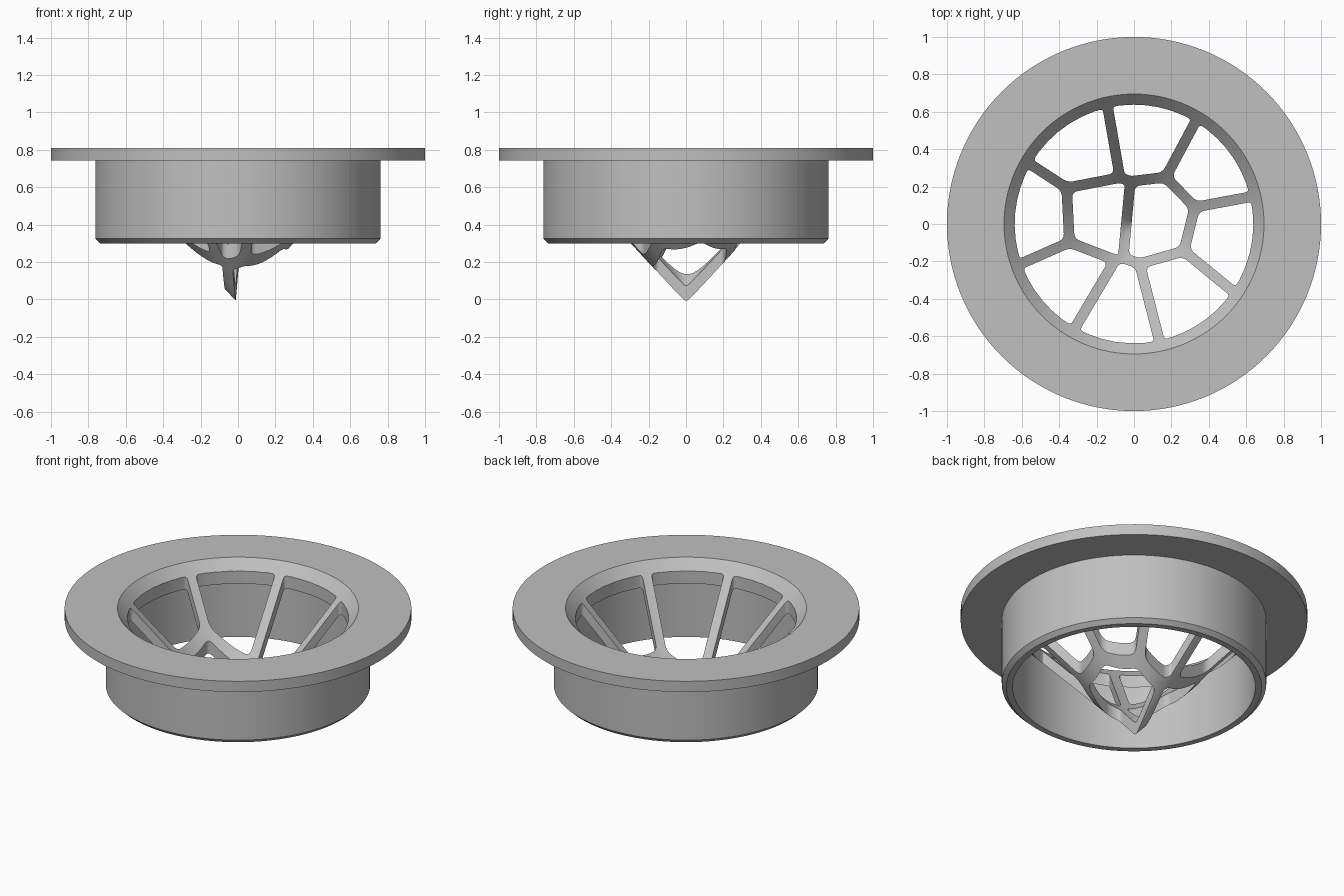
import bpy
import bmesh
from math import atan2, cos, sin, radians, ceil, pi
from mathutils import Vector

cube = bpy.data.objects.get("Cube")
if cube:
    bpy.data.objects.remove(cube)

grey = bpy.data.materials.new("plain grey")
grey.use_nodes = True
COLOUR = (0.53, 0.53, 0.53, 1)
grey.diffuse_color = COLOUR
grey.node_tree.nodes["Principled BSDF"].inputs["Base Color"].default_value = COLOUR

RIM = 0.638       # outer radius of the openings
HALF = 0.028      # half the width of a strut
SEGMENTS = 128


def add_object(name, bm):
    mesh = bpy.data.meshes.new(name)
    bmesh.ops.recalc_face_normals(bm, faces=bm.faces)
    bm.to_mesh(mesh)
    bm.free()
    mesh.materials.append(grey)
    obj = bpy.data.objects.new(name, mesh)
    bpy.context.collection.objects.link(obj)
    return obj


def lathe(name, profile):
    bm = bmesh.new()
    verts = [bm.verts.new((r, 0, z)) for r, z in profile]
    edges = [bm.edges.new(pair) for pair in zip(verts, verts[1:])]
    bmesh.ops.spin(bm, geom=verts + edges, cent=(0, 0, 0), axis=(0, 0, 1),
                   angle=2 * pi, steps=SEGMENTS, use_merge=True)
    bmesh.ops.remove_doubles(bm, verts=bm.verts, dist=1e-5)
    return add_object(name, bm)


def inset(points, distance):
    """Move each side of a counter-clockwise outline inwards."""
    result = []
    for i, p in enumerate(points):
        a = (p - points[i - 1]).normalized()
        b = (points[(i + 1) % len(points)] - p).normalized()
        na, nb = Vector((-a.y, a.x)), Vector((-b.y, b.x))
        result.append(p + (na + nb) * distance / (1 + na.dot(nb)))
    return result


def round_corners(points, size, steps=5):
    result = []
    for i, p in enumerate(points):
        before, after = points[i - 1] - p, points[(i + 1) % len(points)] - p
        if before.angle(-after) < radians(14):
            result.append(p)
            continue
        s = min(size, before.length * 0.4, after.length * 0.4)
        start, end = p + before.normalized() * s, p + after.normalized() * s
        for k in range(steps + 1):
            t = k / steps
            result.append(start * (1 - t) ** 2 + p * 2 * t * (1 - t) + end * t * t)
    return result


def rim_arc(start, end):
    """Points along the rim, counter-clockwise between two spoke ends."""
    a, b = atan2(start.y, start.x), atan2(end.y, end.x)
    if b < a:
        b += 2 * pi
    n = ceil((b - a) / radians(7))
    r = RIM + HALF
    return [Vector((r * cos(a + (b - a) * k / n), r * sin(a + (b - a) * k / n)))
            for k in range(n + 1)]


def prism(name, outline):
    bm = bmesh.new()
    face = bm.faces.new([bm.verts.new((p.x, p.y, -0.2)) for p in outline])
    ext = bmesh.ops.extrude_face_region(bm, geom=[face])
    top = [g for g in ext["geom"] if isinstance(g, bmesh.types.BMVert)]
    bmesh.ops.translate(bm, vec=(0, 0, 1.3), verts=top)
    return add_object(name, bm)


# Flange, sleeve and conical basket turned as one solid
strainer = lathe("drain_strainer", [
    (0, 0.06), (0.695, 0.81), (1, 0.81), (1, 0.742), (0.763, 0.742),
    (0.763, 0.325), (0.737, 0.3), (0.7, 0.3), (0.7, 0.736), (0, -0.02)])

# Strut junctions, counter-clockwise from the right
node = {k: Vector(v) for k, v in {
    "right": (0.325, 0.09), "back_right": (0.17, 0.25),
    "back_mid": (-0.02, 0.228), "back": (-0.075, 0.248),
    "back_left": (-0.36, 0.193), "left": (-0.345, -0.098),
    "front_left": (-0.1, -0.192), "front_mid": (-0.058, -0.182),
    "front": (0.03, -0.212), "front_right": (0.267, -0.145)}.items()}

# Spokes run from a junction out to a point on the rim
spoke = [(k, Vector(v)) for k, v in (
    ("right", (0.64, 0.148)), ("back_right", (0.335, 0.56)),
    ("back", (-0.143, 0.64)), ("back_left", (-0.57, 0.33)),
    ("left", (-0.62, -0.22)), ("front_left", (-0.33, -0.58)),
    ("front", (0.142, -0.65)), ("front_right", (0.54, -0.37)))]
names = list(node)

# Two middle openings either side of the central strut
cells = [
    [node[k] for k in ("right", "back_right", "back_mid", "front_mid",
                       "front", "front_right")],
    [node[k] for k in ("back_mid", "back", "back_left", "left",
                       "front_left", "front_mid")]]

# Eight openings between neighbouring spokes
for i, (first, start) in enumerate(spoke):
    second, end = spoke[(i + 1) % len(spoke)]
    a, b = names.index(first), names.index(second)
    inner = [first]
    while a != b:
        a = (a + 1) % len(names)
        inner.append(names[a])
    cells.append(rim_arc(start, end) + [node[k] for k in reversed(inner)])

# Cut the openings straight down through the cone
cutters = []
for i, cell in enumerate(cells):
    cutter = prism(f"opening_cutter_{i + 1}", round_corners(inset(cell, HALF), 0.03))
    cutter.hide_render = True
    cutters.append(cutter)
    cut = strainer.modifiers.new("opening", "BOOLEAN")
    cut.operation = "DIFFERENCE"
    cut.solver = "EXACT"
    cut.object = cutter

bpy.ops.object.select_all(action="DESELECT")
bpy.context.view_layer.objects.active = strainer
strainer.select_set(True)
for mod in list(strainer.modifiers):
    bpy.ops.object.modifier_apply(modifier=mod.name)
for cutter in cutters:
    bpy.data.objects.remove(cutter)
bpy.ops.object.shade_smooth_by_angle(angle=radians(30))
